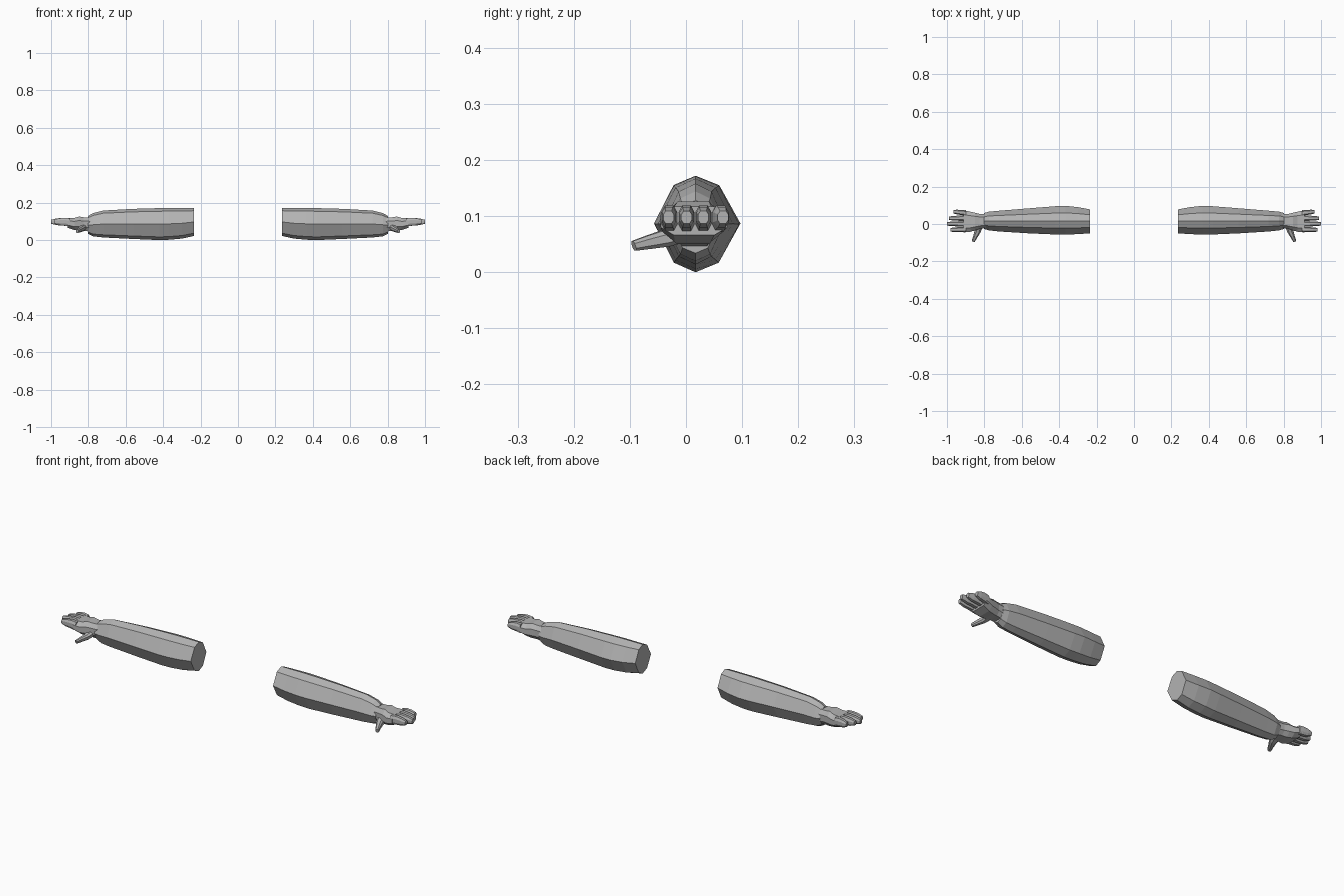
import bpy, bmesh
from mathutils import Vector

if "Cube" in bpy.data.objects:
    bpy.data.objects.remove(bpy.data.objects["Cube"])

grey = bpy.data.materials.new("plain_grey")
grey.diffuse_color = (0.45, 0.45, 0.45, 1)
grey.use_nodes = True
grey.node_tree.nodes["Principled BSDF"].inputs["Base Color"].default_value = grey.diffuse_color


def loft(name, rings):
    """Skin a list of point rings, cap both ends and mirror to the other arm."""
    bm = bmesh.new()
    loops = [[bm.verts.new(p) for p in r] for r in rings]
    n = len(loops[0])
    for a, b in zip(loops, loops[1:]):
        for i in range(n):
            j = (i + 1) % n
            bm.faces.new((a[i], a[j], b[j], b[i]))
    bm.faces.new(loops[0])
    bm.faces.new(loops[-1])
    bmesh.ops.recalc_face_normals(bm, faces=bm.faces)
    me = bpy.data.meshes.new(name)
    bm.to_mesh(me)
    bm.free()
    me.materials.append(grey)
    ob = bpy.data.objects.new(name, me)
    bpy.context.collection.objects.link(ob)
    ob.modifiers.new("other_side", 'MIRROR').use_axis[0] = True
    return ob


def octagon(x, y0, y1, z0, z1, yc=None, ky=0.53, kz=0.8):
    """Eight-sided section with points at top, bottom, front and back."""
    yc = (y0 + y1) / 2 if yc is None else yc
    zc, h = (z0 + z1) / 2, (z1 - z0) / 2
    f, b = y0 - yc, y1 - yc
    return [(x, yc, z1), (x, yc + b * ky, zc + h * kz), (x, y1, zc),
            (x, yc + b * ky, zc - h * kz), (x, yc, z0),
            (x, yc + f * ky, zc - h * kz), (x, y0, zc),
            (x, yc + f * ky, zc + h * kz)]


def slab(x, y0, y1, z0, z1, c=0.2):
    """Flat section with bevelled corners."""
    dy, dz = (y1 - y0) * c, (z1 - z0) * 0.28
    return [(x, y0 + dy, z1), (x, y1 - dy, z1), (x, y1, z1 - dz), (x, y1, z0 + dz),
            (x, y1 - dy, z0), (x, y0 + dy, z0), (x, y0, z0 + dz), (x, y0, z1 - dz)]


# Forearm sleeve: long faceted tube, closing at the cuff
loft("sleeve", [octagon(x, y0, y1, z0, z1, 0.017) for x, y0, y1, z0, z1 in (
    (0.235, -0.050, 0.078, 0.022, 0.172), (0.300, -0.054, 0.090, 0.008, 0.172),
    (0.365, -0.057, 0.097, 0.002, 0.172), (0.420, -0.056, 0.095, 0.000, 0.171),
    (0.560, -0.050, 0.084, 0.006, 0.167), (0.720, -0.040, 0.071, 0.014, 0.158),
    (0.775, -0.034, 0.066, 0.020, 0.144), (0.803, -0.026, 0.058, 0.034, 0.128))])

# Wrist and palm
loft("palm", [slab(*s) for s in (
    (0.790, -0.020, 0.052, 0.045, 0.122), (0.825, -0.026, 0.054, 0.050, 0.122),
    (0.850, -0.034, 0.060, 0.050, 0.126), (0.875, -0.042, 0.066, 0.054, 0.118),
    (0.912, -0.045, 0.074, 0.066, 0.117))])

# Fingers: index, middle, ring, little
for name, y, y_tip, tip in (("index_finger", -0.029, -0.031, 0.982),
                            ("middle_finger", 0.001, 0.001, 1.0),
                            ("ring_finger", 0.031, 0.031, 0.988),
                            ("little_finger", 0.059, 0.066, 0.966)):
    rings = []
    for t, w, z0, z1 in ((0, 0.0145, 0.072, 0.116), (0.35, 0.0140, 0.077, 0.119),
                         (0.7, 0.0125, 0.080, 0.116), (1, 0.0095, 0.087, 0.109)):
        yc = y + (y_tip - y) * t
        rings.append(slab(0.898 + (tip - 0.898) * t, yc - w, yc + w, z0, z1, 0.22))
    loft(name, rings)

# Thumb: pointing forward and slightly down
rings = []
for c, w, h in (((0.832, -0.012, 0.068), 0.022, 0.016),
                ((0.836, -0.038, 0.060), 0.016, 0.015),
                ((0.849, -0.068, 0.053), 0.011, 0.012),
                ((0.860, -0.093, 0.047), 0.008, 0.009)):
    c, u, v = Vector(c), Vector((0.92, 0.39, 0)) * w, Vector((0, -0.3, 0.95)) * h
    rings.append([c + u * a + v * b for a, b in (
        (-1, -0.5), (-0.5, -1), (0.5, -1), (1, -0.5),
        (1, 0.5), (0.5, 1), (-0.5, 1), (-1, 0.5))])
loft("thumb", rings)
